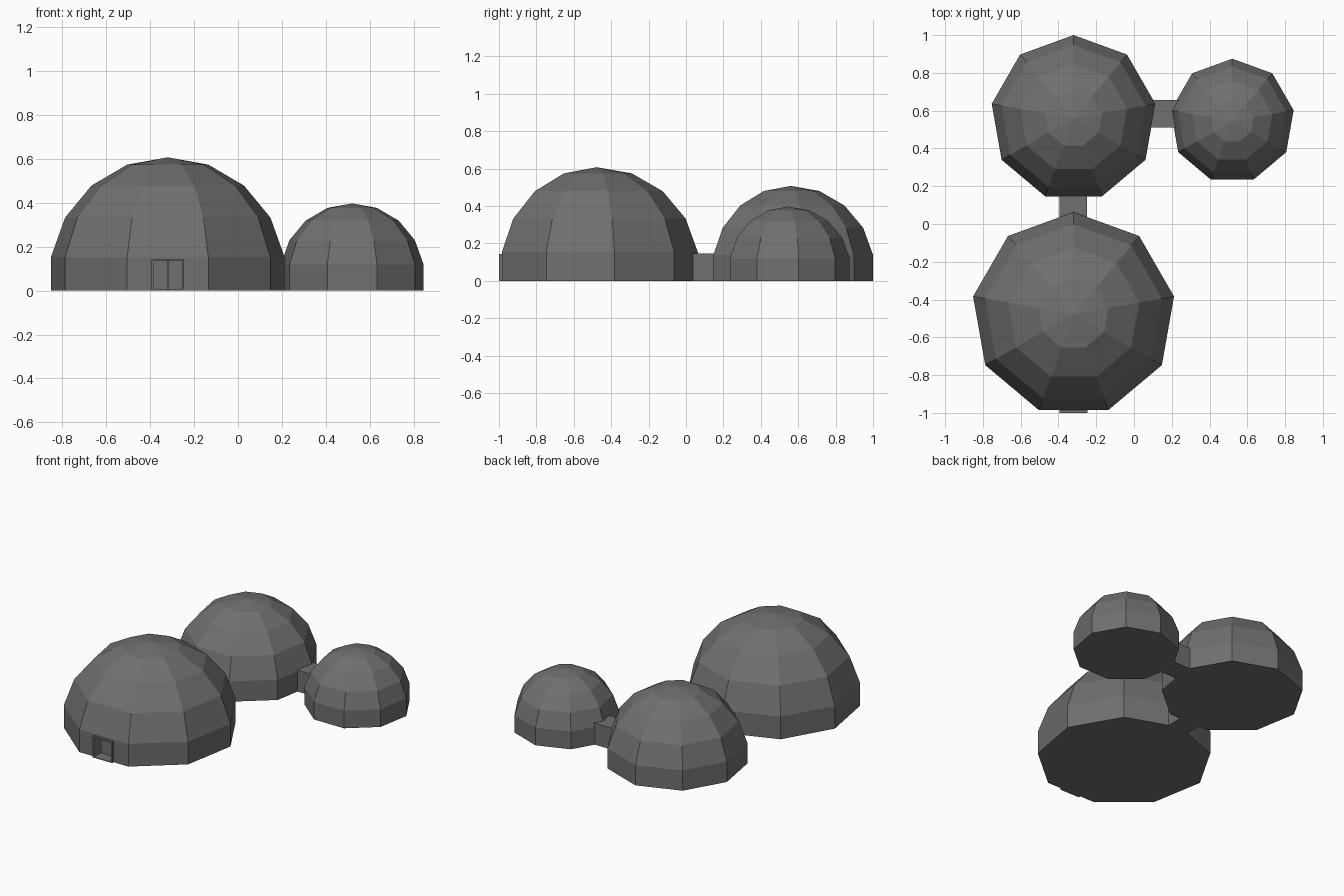
import bpy, bmesh
from math import sin, cos, radians

if "Cube" in bpy.data.objects:
    bpy.data.objects.remove(bpy.data.objects["Cube"])

concrete = bpy.data.materials.new("dark grey")
concrete.diffuse_color = (0.16, 0.16, 0.16, 1)
concrete.use_nodes = True
concrete.node_tree.nodes["Principled BSDF"].inputs["Base Color"].default_value = concrete.diffuse_color


def finish(name, bm):
    bmesh.ops.recalc_face_normals(bm, faces=bm.faces[:])
    me = bpy.data.meshes.new(name)
    bm.to_mesh(me)
    bm.free()
    me.materials.append(concrete)
    ob = bpy.data.objects.new(name, me)
    bpy.context.collection.objects.link(ob)
    return ob


def dome(name, cx, cy, radius, height, n=9):
    """Nine-sided low-poly sphere with rings at 10/30/50/70 degrees, cut flat at the ground."""
    bm = bmesh.new()
    s = radius / cos(radians(10))
    cz = height - s
    profile = [(radius, 0)] + [(s * cos(radians(a)), cz + s * sin(radians(a)))
                               for a in (10, 30, 50, 70)]
    rings = [[bm.verts.new((cx + r * cos(radians(90 + 360 * i / n)),
                            cy + r * sin(radians(90 + 360 * i / n)), z))
              for i in range(n)] for r, z in profile]
    for lo, hi in zip(rings, rings[1:]):
        for i in range(n):
            j = (i + 1) % n
            bm.faces.new((lo[i], lo[j], hi[j], hi[i]))
    top = bm.verts.new((cx, cy, height))
    for i in range(n):
        bm.faces.new((rings[-1][i], rings[-1][(i + 1) % n], top))
    bm.faces.new(rings[0][::-1])
    return finish(name, bm)


def box(name, lo, hi):
    bm = bmesh.new()
    bmesh.ops.create_cube(bm, size=1)
    for v in bm.verts:
        v.co = [(a + b) / 2 + c * (b - a) for a, b, c in zip(lo, hi, v.co)]
    return finish(name, bm)


# Domes
large = dome("large_dome", -0.32, -0.477, 0.54, 0.607)
dome("middle_dome", -0.32, 0.56, 0.44, 0.507)
dome("small_dome", 0.52, 0.545, 0.33, 0.397)

# Connecting corridors
box("rear_corridor", (-0.395, -0.05, 0), (-0.248, 0.2, 0.145))
box("side_corridor", (0.05, 0.51, 0), (0.26, 0.657, 0.145))

# Doorway recess cut into the large dome
cutter = box("doorway_cutter", (-0.392, -1.1, -0.05), (-0.248, -0.91, 0.14))
cutter.hide_render = True
cutter.hide_viewport = True
cut = large.modifiers.new("doorway", 'BOOLEAN')
cut.operation = 'DIFFERENCE'
cut.solver = 'EXACT'
cut.object = cutter

# Door frame: two jambs, lintel and sill
x0, x1, t = -0.394, -0.246, 0.01
front, back, h = -1.0, -0.905, 0.144
box("left_jamb", (x0, front, 0), (x0 + t, back, h))
box("right_jamb", (x1 - t, front, 0), (x1, back, h))
box("lintel", (x0 + t, front, h - t), (x1 - t, back, h))
box("sill", (x0 + t, front, 0), (x1 - t, back, 0.005))

# Double door at the back of the recess
for side, a, b in (("left", x0 + t, -0.321), ("right", -0.319, x1 - t)):
    box(side + "_door_leaf", (a, -0.925, 0.005), (b, -0.905, h - t))
